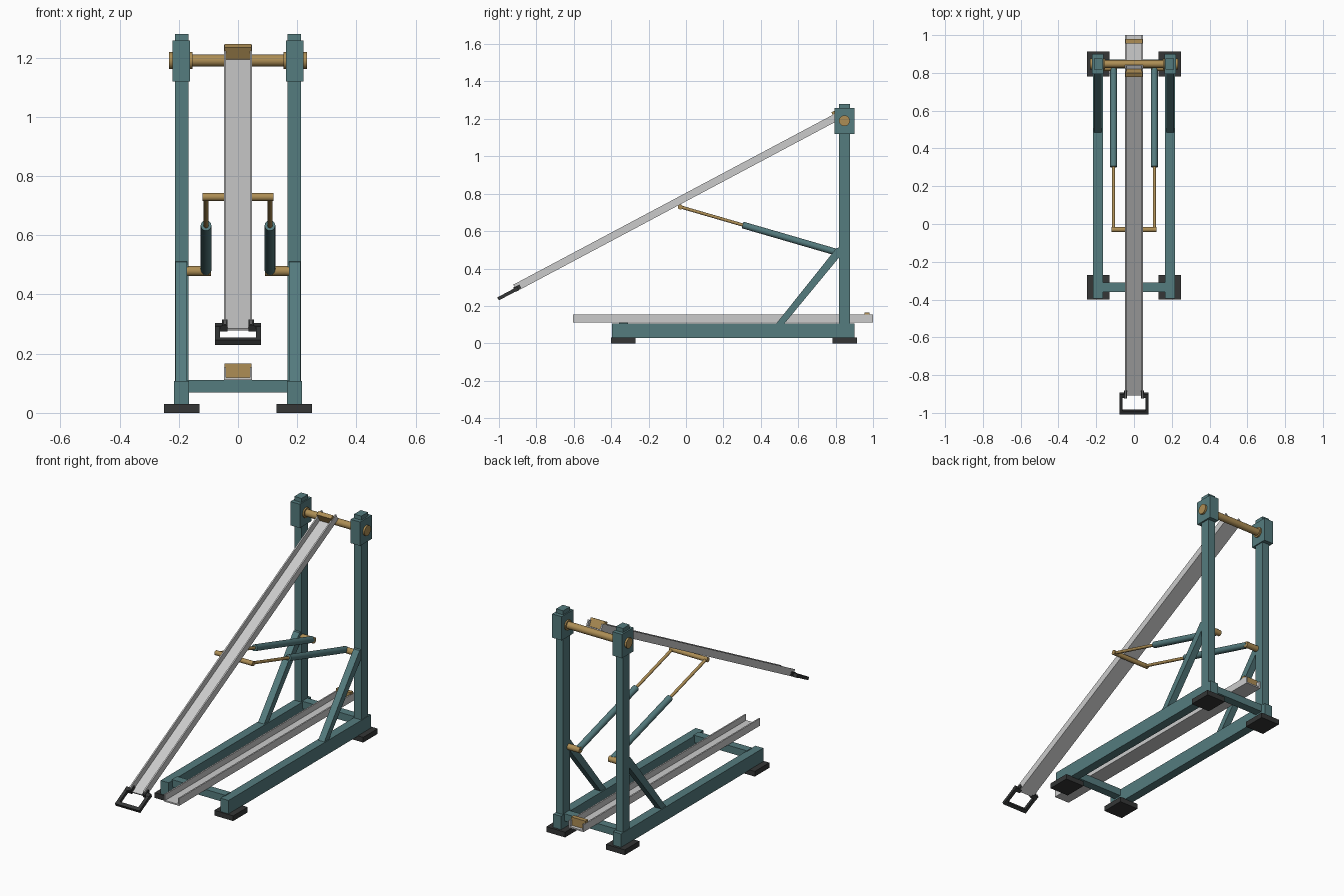
import bpy, bmesh, math
from mathutils import Vector, Matrix

if "Cube" in bpy.data.objects:
    bpy.data.objects.remove(bpy.data.objects["Cube"])


def material(name, col):
    m = bpy.data.materials.new(name)
    m.diffuse_color = (*col, 1)
    m.use_nodes = True
    m.node_tree.nodes["Principled BSDF"].inputs["Base Color"].default_value = m.diffuse_color
    return m


TEAL = material("teal_paint", (0.09, 0.20, 0.21))
BRASS = material("brass", (0.42, 0.27, 0.09))
BLACK = material("black_rubber", (0.035, 0.037, 0.037))
IDENT = Matrix.Identity(4)


def finish(name, bm, mat, matrix=IDENT):
    bmesh.ops.recalc_face_normals(bm, faces=bm.faces[:])
    me = bpy.data.meshes.new(name)
    bm.to_mesh(me)
    bm.free()
    ob = bpy.data.objects.new(name, me)
    ob.matrix_world = matrix
    bpy.context.collection.objects.link(ob)
    if mat:
        me.materials.append(mat)
    return ob


def box(name, x, y, z, mat, matrix=IDENT):
    """Box from (min, max) ranges on each axis."""
    bm = bmesh.new()
    size = [r[1] - r[0] for r in (x, y, z)]
    mid = [(r[0] + r[1]) / 2 for r in (x, y, z)]
    bmesh.ops.create_cube(bm, size=1, matrix=Matrix.Translation(mid) @ Matrix.Diagonal((*size, 1)))
    return finish(name, bm, mat, matrix)


def rod(name, a, b, r, mat, sides=24):
    """Cylinder between two points, smooth sides and flat caps."""
    a, b = Vector(a), Vector(b)
    m = Matrix.Translation((a + b) / 2) @ (b - a).to_track_quat('Z', 'Y').to_matrix().to_4x4()
    bm = bmesh.new()
    bmesh.ops.create_cone(bm, cap_ends=True, segments=sides, radius1=r, radius2=r, depth=(b - a).length)
    for f in bm.faces:
        f.smooth = len(f.verts) == 4
    for e in bm.edges:
        e.smooth = all(f.smooth for f in e.link_faces)
    return finish(name, bm, mat, m)


def extrude(name, pts, vec, mat, matrix=IDENT):
    """Closed profile swept along a vector."""
    bm = bmesh.new()
    f = bm.faces.new([bm.verts.new(p) for p in pts])
    new = bmesh.ops.extrude_face_region(bm, geom=[f], use_keep_orig=True)['geom']
    bmesh.ops.translate(bm, verts=[v for v in new if isinstance(v, bmesh.types.BMVert)], vec=vec)
    return finish(name, bm, mat, matrix)


def channel(name, length, height, matrix):
    """U-shaped rail along local y with its floor at z = 0."""
    w, t = 0.048, 0.008
    prof = [(-w, 0), (w, 0), (w, height), (w - t, height), (w - t, t),
            (t - w, t), (t - w, height), (-w, height)]
    extrude(name, [(x, 0, z) for x, z in prof], (0, length, 0), None, matrix)
    box(name + "_stop", (-0.046, 0.046), (length - 0.045, length - 0.02), (t, 0.055), BRASS, matrix)


def span(s, a, b):
    return tuple(sorted((s * a, s * b)))


RAMP = Matrix.Translation((0, -0.905, 0.278)) @ Matrix.Rotation(math.radians(28), 4, 'X')
POST_Y, AXLE_Z = 0.847, 1.19

for s, side in ((-1, "left"), (1, "right")):
    # feet and base rail
    for end, y in (("front", -0.335), ("back", 0.848)):
        box(f"{side}_{end}_foot", span(s, 0.13, 0.25), (y - 0.066, y + 0.066), (0, 0.03), BLACK)
    box(f"{side}_base_rail", span(s, 0.165, 0.216), (-0.395, 0.90), (0.028, 0.107), TEAL)
    # post with bearing head
    box(f"{side}_post", span(s, 0.168, 0.213), (POST_Y - 0.03, POST_Y + 0.03), (0.1, 1.28), TEAL)
    box(f"{side}_bearing_head", span(s, 0.162, 0.222), (POST_Y - 0.053, POST_Y + 0.053), (1.12, 1.257), TEAL)
    rod(f"{side}_bearing", (s * 0.154, POST_Y, AXLE_Z), (s * 0.233, POST_Y, AXLE_Z), 0.029, BRASS)
    # diagonal brace
    prof = [(0.478, 0.10), (0.522, 0.10), (0.84, 0.485), (0.84, 0.515), (0.805, 0.51)]
    extrude(f"{side}_brace", [(s * 0.172, y, z) for y, z in prof], (s * 0.039, 0, 0), TEAL)
    # gas spring and its pivot pin
    rod(f"{side}_spring_pin", (s * 0.175, 0.826, 0.479), (s * 0.092, 0.826, 0.479), 0.017, BRASS)
    top, low = Vector((s * 0.108, -0.032, 0.73)), Vector((s * 0.108, 0.826, 0.481))
    rod(f"{side}_spring_body", low, low.lerp(top, 0.61), 0.018, TEAL)
    rod(f"{side}_spring_rod", low.lerp(top, 0.58), top, 0.0085, BRASS, 16)
    # grip side bar and lug
    box(f"{side}_grip_arm", span(s, 0.06, 0.078), (-0.105, 0.012), (0.002, 0.02), BLACK, RAMP)
    box(f"{side}_grip_lug", span(s, 0.036, 0.078), (-0.008, 0.014), (0.0, 0.022), BLACK, RAMP)
    box(f"{side}_grip_tab", span(s, 0.036, 0.054), (-0.008, 0.03), (0.004, 0.026), BLACK, RAMP)

# cross members
for end, y in (("front", -0.335), ("back", POST_Y)):
    box(f"{end}_crossbar", (-0.17, 0.17), (y - 0.024, y + 0.024), (0.069, 0.111), TEAL)
rod("top_axle", (-0.17, POST_Y, AXLE_Z), (0.17, POST_Y, AXLE_Z), 0.02, BRASS)
rod("ramp_cross_rod", (-0.12, -0.03, 0.729), (0.12, -0.03, 0.729), 0.0135, BRASS)

# lower fixed channel, raised channel and grip bar
channel("lower_channel", 1.605, 0.042, Matrix.Translation((0, -0.605, 0.111)))
channel("raised_channel", 1.98, 0.04, RAMP)
box("grip_bar", (-0.078, 0.078), (-0.107, -0.087), (0.002, 0.02), BLACK, RAMP)
